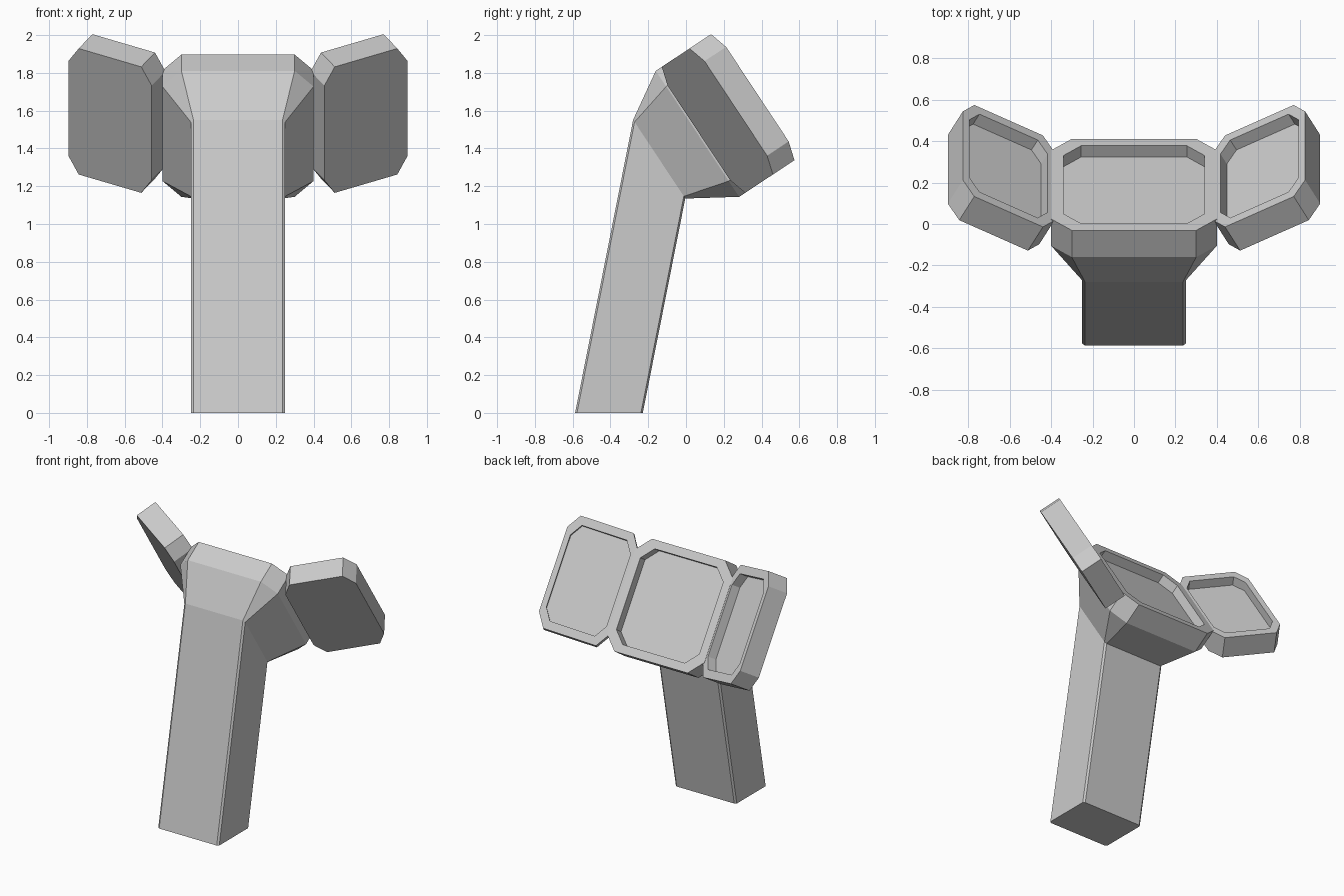
import bpy, bmesh, math
from mathutils import Vector

if "Cube" in bpy.data.objects:
    bpy.data.objects.remove(bpy.data.objects["Cube"])

TILT = math.radians(56.5)   # slope of the panel faces
FOLD = math.radians(28)     # side panels fold inwards
SLOPE = 0.198               # lean of the post, y per z
DOWN = Vector((0, math.cos(TILT), -math.sin(TILT)))
OUT = Vector((0, math.sin(TILT), math.cos(TILT)))
X = Vector((1, 0, 0))
RIM = Vector((0, 0.19, 1.563))   # centre of the main panel's rim
DEPTH, RECESS, INSET = 0.155, 0.065, 0.85


def octagon(centre, across, down, w, h, cw, ch):
    """Chamfered rectangle with half sizes w, h and chamfers cw, ch."""
    pts = [(w - cw, -h), (w, ch - h), (w, h - ch), (w - cw, h),
           (cw - w, h), (-w, h - ch), (-w, ch - h), (cw - w, -h)]
    return [centre + across * a + down * b for a, b in pts]


def loft(name, rings):
    """Closed solid skinned through a list of rings."""
    bm = bmesh.new()
    loops = [[bm.verts.new(p) for p in ring] for ring in rings]
    for a, b in zip(loops, loops[1:]):
        for i in range(len(a)):
            j = (i + 1) % len(a)
            bm.faces.new((a[i], a[j], b[j], b[i]))
    bm.faces.new(loops[0])
    bm.faces.new(loops[-1])
    bmesh.ops.recalc_face_normals(bm, faces=bm.faces)
    mesh = bpy.data.meshes.new(name)
    bm.to_mesh(mesh)
    bm.free()
    obj = bpy.data.objects.new(name, mesh)
    bpy.context.collection.objects.link(obj)
    return obj


def panel_rings(centre, across, normal, w, h, c):
    """Back, rim, recess edge and recess floor of a tray-like panel."""
    cw = c * w / h

    def ring(drop, s):
        return octagon(centre - normal * drop, across, DOWN,
                       w * s, h * s, cw * s, c * s)
    return [ring(DEPTH, 1), ring(0, 1), ring(0, INSET), ring(RECESS, INSET)]


# Leaning post flaring into the main panel
neck = octagon(RIM - OUT * (DEPTH + 0.243), X, DOWN, 0.25, 0.25, 0.014, 0.014)
foot = [Vector((p.x, p.y - SLOPE * p.z, 0)) for p in neck]
loft("post_and_main_panel",
     [foot, neck] + panel_rings(RIM, X, OUT, 0.4, 0.4, 0.1))

# Side panels, one built and the other mirrored
across = X * math.cos(FOLD) + OUT * math.sin(FOLD)
normal = OUT * math.cos(FOLD) - X * math.sin(FOLD)
wing = loft("side_panels", panel_rings(RIM + X * 0.605 + OUT * 0.108,
                                       across, normal, 0.25, 0.4, 0.1))
wing.modifiers.new("mirror", 'MIRROR').use_axis[0] = True
